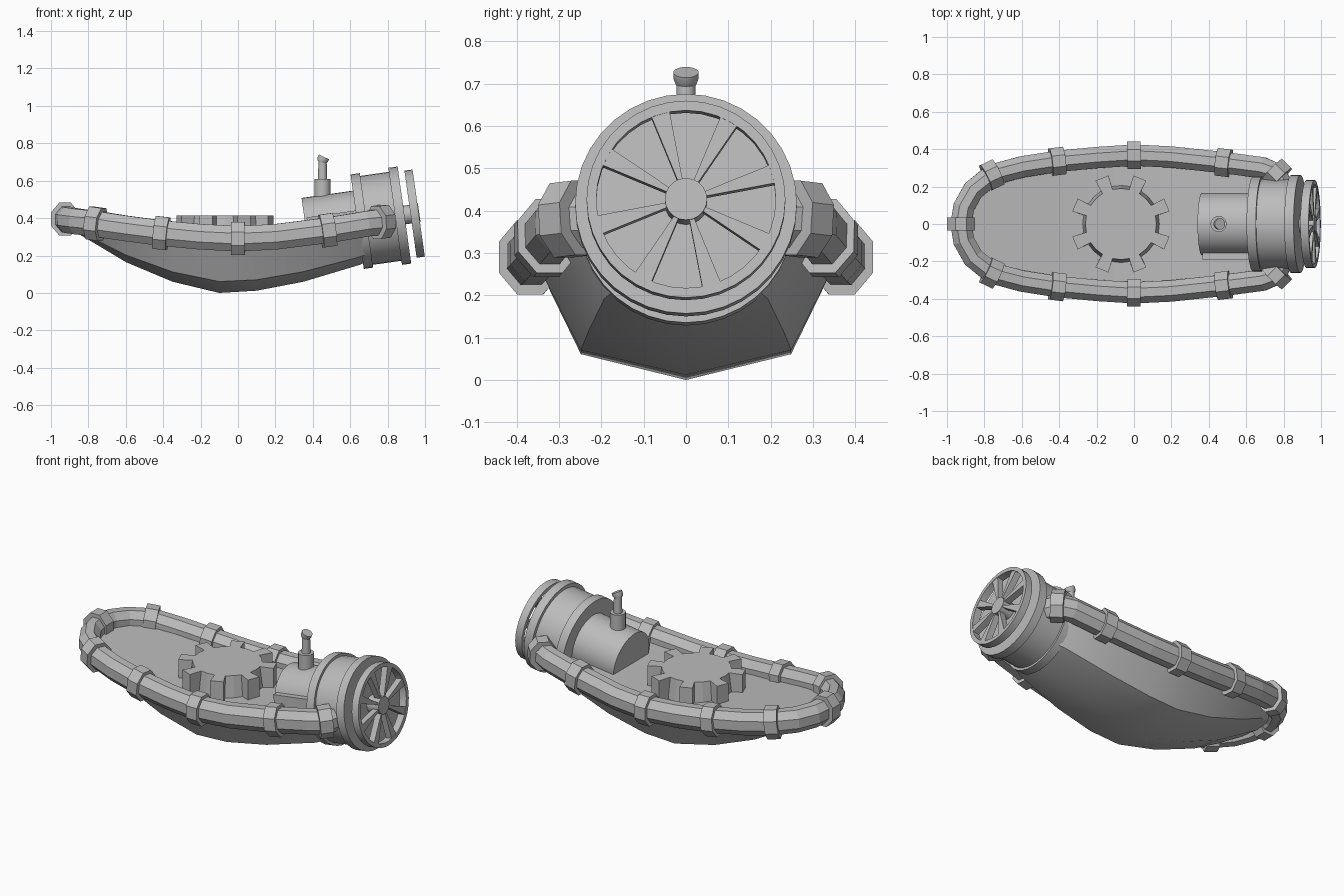
import bpy, bmesh, math
from mathutils import Vector, Matrix

if "Cube" in bpy.data.objects:
    bpy.data.objects.remove(bpy.data.objects["Cube"])

grey = bpy.data.materials.new("grey")
grey.diffuse_color = (0.5, 0.5, 0.5, 1)
grey.use_nodes = True
grey.node_tree.nodes["Principled BSDF"].inputs["Base Color"].default_value = grey.diffuse_color


def finish(name, bm, smooth=None):
    bmesh.ops.remove_doubles(bm, verts=bm.verts, dist=1e-5)
    bmesh.ops.recalc_face_normals(bm, faces=bm.faces)
    me = bpy.data.meshes.new(name)
    bm.to_mesh(me)
    bm.free()
    me.materials.append(grey)
    ob = bpy.data.objects.new(name, me)
    bpy.context.collection.objects.link(ob)
    if smooth:
        bpy.ops.object.select_all(action='DESELECT')
        ob.select_set(True)
        bpy.context.view_layer.objects.active = ob
        bpy.ops.object.shade_smooth_by_angle(angle=math.radians(smooth))
    return ob


def skin(bm, rings, cap=True, loop=False):
    """Join closed rings of points with quads."""
    rv = [[bm.verts.new(p) for p in r] for r in rings]
    pairs = list(zip(rv, rv[1:]))
    if loop:
        pairs.append((rv[-1], rv[0]))
    for a, b in pairs:
        n = len(a)
        for i in range(n):
            j = (i + 1) % n
            bm.faces.new((a[i], a[j], b[j], b[i]))
    if cap and not loop:
        bm.faces.new(rv[0])
        bm.faces.new(rv[-1])


def lathe(name, profile, mat, n=36, loop=False):
    """Spin (radius, height) points round the local z axis."""
    bm = bmesh.new()
    rings = [[mat @ Vector((r * math.cos(2 * math.pi * i / n),
                            r * math.sin(2 * math.pi * i / n), h)) for i in range(n)]
             for r, h in profile]
    skin(bm, rings, loop=loop)
    return finish(name, bm, 35)


def polar(r, deg):
    a = math.radians(deg)
    return r * math.cos(a), r * math.sin(a)


def sweep(name, path, rx, rz, tangents=None):
    """Octagonal section carried along a path."""
    bm = bmesh.new()
    rings = []
    k = 1 / math.cos(math.pi / 8)
    for i, p in enumerate(path):
        t = tangents[i] if tangents else path[min(i + 1, len(path) - 1)] - path[max(i - 1, 0)]
        t = t.normalized()
        side = t.cross(Vector((0, 0, 1))).normalized()
        up = side.cross(t)
        ring = []
        for s in range(8):
            c, d = polar(k, 22.5 + 45 * s)
            ring.append(p + side * (c * rx) + up * (d * rz))
        rings.append(ring)
    skin(bm, rings)
    return finish(name, bm)


# Hull: x, half width, rim height, keel height
stations = [(-0.92, .05, .385, .365), (-0.86, .16, .38, .32), (-0.75, .26, .365, .255),
            (-0.6, .30, .345, .165), (-0.35, .335, .31, .06), (-0.1, .36, .29, 0),
            (0.1, .36, .29, .012), (0.35, .335, .315, .06), (0.65, .28, .35, .15),
            (0.74, .22, .36, .19)]
bm = bmesh.new()
rings = []
for x, w, zt, zk in stations:
    zc = zk + 0.21 * (zt - zk)
    rings.append([Vector(p) for p in ((x, 0, zk), (x, w * .69, zc), (x, w, zt),
                                      (x, -w, zt), (x, -w * .69, zc))])
skin(bm, rings)
finish("hull", bm, 30)

# Rim tube round the deck
half = [Vector(p) for p in (
    (-.925, 0, .395), (-.91, .09, .39), (-.86, .18, .382), (-.76, .262, .37),
    (-.6, .305, .345), (-.41, .335, .32), (-.2, .355, .30), (0, .368, .29),
    (.2, .358, .30), (.48, .328, .335), (.69, .30, .37), (.765, .27, .38), (.79, .20, .382))]
path = [Vector((p.x, -p.y, p.z)) for p in reversed(half[1:])] + half
sweep("rim_tube", path, .057, .068)

# Bands clamped round the tube
mid = len(half) - 1
for i in (0, 3, 5, 7, 9, 11):
    for s in ((1,) if i == 0 else (1, -1)):
        k = mid + s * i
        p = path[k]
        t = (path[k + 1] - path[k - 1]).normalized()
        sweep("tube_band", [p - t * .036, p + t * .036], .074, .088, [t, t])

# Gear-shaped pedestal on the deck
bm = bmesh.new()
rings = []
for root, z in ((.21, .26), (.19, .415)):
    ring = []
    for i in range(8):
        a = 22.5 + 45 * i
        for r, da in ((root, -9), (.268, -8), (.268, 8), (root, 9), (root, 22.5)):
            x, y = polar(r, a + da)
            ring.append(Vector((x - .07, y, z)))
    rings.append(ring)
skin(bm, rings)
finish("gear_pedestal", bm)

# Engine frame: local z points aft along the tilted shaft
shaft = Matrix.Translation((.865, 0, .413)) @ Matrix.Rotation(math.radians(82), 4, 'Y')
lathe("engine_housing", [(.167, -.507), (.167, -.2)], shaft)
lathe("engine_drum", [(.255, -.23), (.255, -.18), (.24, -.18), (.24, -.025),
                      (.262, -.025), (.262, .025)], shaft)
lathe("fan_shaft", [(.05, 0), (.05, .105)], shaft, 20)

# Ledge along the front side of the housing (local x is down)
bm = bmesh.new()
skin(bm, [[shaft @ Vector((x, y, h)) for x, y in ((-.06, -.19), (-.06, -.08), (.12, -.08), (.12, -.19))]
          for h in (-.495, -.2)])
finish("engine_ledge", bm)

# Fan wheel: rim plus eight spokes
lathe("fan_rim", [(.212, .058), (.235, .058), (.235, .102), (.212, .102)], shaft, loop=True)
bm = bmesh.new()
for i in range(8):
    a = 151.5 + 45 * i
    pts = [polar(.045, a - 7), polar(.218, a - 6), polar(.218, a + 6), polar(.045, a + 7)]
    skin(bm, [[shaft @ Vector((x, y, h)) for x, y in pts] for h in (.062, .1)])
finish("fan_spokes", bm)

# Exhaust pipe with slanted cap
lathe("exhaust_pipe", [(.043, .47), (.043, .608), (.024, .608), (.022, .715)],
      Matrix.Translation((.452, 0, 0)), 20)
lathe("exhaust_cap", [(.024, -.02), (.03, -.004), (.03, .012)],
      Matrix.Translation((.455, 0, .716)) @ Matrix.Rotation(math.radians(25), 4, 'Y'), 20)
